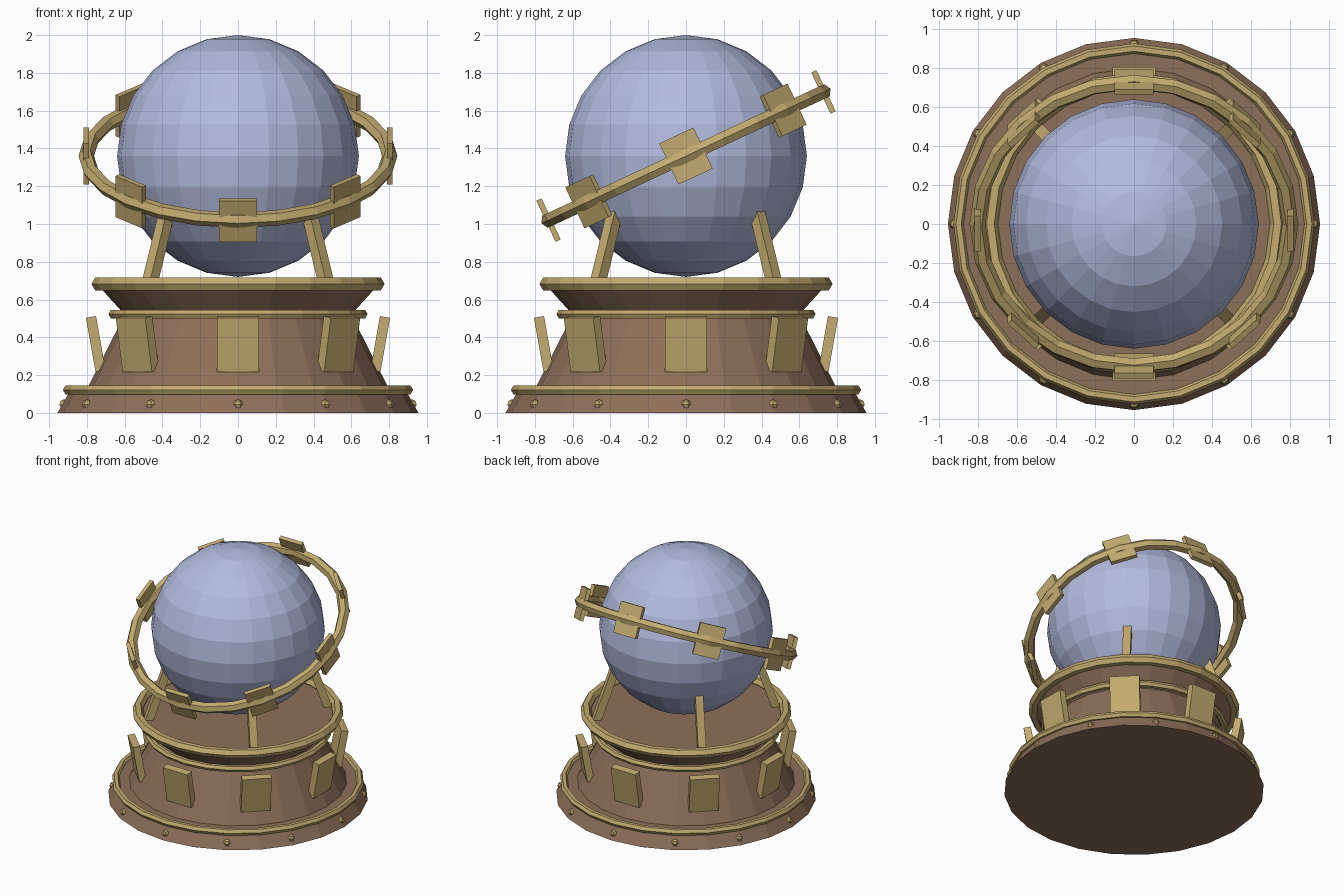
import bpy, bmesh, math
from mathutils import Matrix, Vector

cube = bpy.data.objects.get("Cube")
if cube:
    bpy.data.objects.remove(cube, do_unlink=True)

SIDES = 24


def material(name, rgb):
    mat = bpy.data.materials.new(name)
    mat.use_nodes = True
    color = (*rgb, 1)
    mat.diffuse_color = color
    mat.node_tree.nodes["Principled BSDF"].inputs["Base Color"].default_value = color
    return mat


wood = material("brown_wood", (0.27, 0.16, 0.10))
brass = material("aged_brass", (0.55, 0.41, 0.16))
glass = material("pale_blue", (0.45, 0.50, 0.74))


def finish(name, bm, mat, matrix=Matrix()):
    bmesh.ops.recalc_face_normals(bm, faces=bm.faces)
    mesh = bpy.data.meshes.new(name)
    bm.to_mesh(mesh)
    bm.free()
    mesh.materials.append(mat)
    obj = bpy.data.objects.new(name, mesh)
    obj.matrix_world = matrix
    bpy.context.collection.objects.link(obj)
    return obj


def lathe(name, profile, mat, closed=False, matrix=Matrix()):
    """Revolve (radius, height) points; open profiles get end caps."""
    bm = bmesh.new()
    loops = []
    for r, z in profile:
        loops.append([bm.verts.new((r * math.cos(a), r * math.sin(a), z))
                      for a in (math.tau * i / SIDES for i in range(SIDES))])
    pairs = list(zip(loops, loops[1:]))
    if closed:
        pairs.append((loops[-1], loops[0]))
    else:
        bm.faces.new(loops[0])
        bm.faces.new(loops[-1])
    for low, high in pairs:
        for i in range(SIDES):
            j = (i + 1) % SIDES
            bm.faces.new((low[i], low[j], high[j], high[i]))
    return finish(name, bm, mat, matrix)


def hoop(name, radius, tube, matrix):
    profile = [(radius + tube * math.cos(a), tube * math.sin(a))
               for a in (math.tau * i / 6 for i in range(6))]
    return lathe(name, profile, brass, True, matrix)


def box(name, size, matrix):
    bm = bmesh.new()
    bmesh.ops.create_cube(bm, size=1)
    bmesh.ops.scale(bm, vec=size, verts=bm.verts)
    return finish(name, bm, brass, matrix)


def around(count, start=0.0):
    for i in range(count):
        yield i + 1, Matrix.Rotation(start + math.tau * i / count, 4, 'Z')


def up(z):
    return Matrix.Translation((0, 0, z))


# Turned wooden pedestal
lathe("pedestal", [(0.955, 0), (0.885, 0.125), (0.80, 0.125), (0.60, 0.52),
                   (0.74, 0.675)], wood)

# Brass hoops around the pedestal
hoop("foot_hoop", 0.90, 0.027, up(0.122))
hoop("waist_hoop", 0.66, 0.026, up(0.523))
hoop("rim_hoop", 0.737, 0.039, up(0.683))

# Outward leaning plates around the pedestal
for i, turn in around(8):
    lean = Matrix.Rotation(math.radians(10), 4, 'Y')
    box(f"pedestal_plate_{i}", (0.054, 0.22, 0.29),
        turn @ Matrix.Translation((0.753, 0, 0.365)) @ lean)

# Small studs round the foot
for i, turn in around(12):
    bm = bmesh.new()
    bmesh.ops.create_uvsphere(bm, u_segments=6, v_segments=4, radius=0.027)
    finish(f"foot_stud_{i}", bm, brass, turn @ Matrix.Translation((0.922, 0, 0.045)))

# Four props leaning in to hold the globe
for i, turn in around(4, math.pi / 4):
    low, high = Vector((0.677, 0, 0.64)), Vector((0.53, 0, 1.07))
    axis = high - low
    lean = Matrix.Rotation(math.atan2(axis.x, axis.z), 4, 'Y')
    box(f"globe_prop_{i}", (0.06, 0.06, axis.length),
        turn @ Matrix.Translation((low + high) / 2) @ lean)

# Globe
bm = bmesh.new()
bmesh.ops.create_uvsphere(bm, u_segments=SIDES, v_segments=12, radius=0.64)
finish("globe", bm, glass, up(1.36))

# Tilted orbit hoop with its plates
tilt = up(1.36) @ Matrix.Rotation(math.radians(25), 4, 'X')
hoop("orbit_hoop", 0.803, 0.041, tilt)
for i, turn in around(8):
    box(f"orbit_plate_{i}", (0.03, 0.20, 0.24),
        tilt @ turn @ Matrix.Translation((0.803, 0, 0)))
